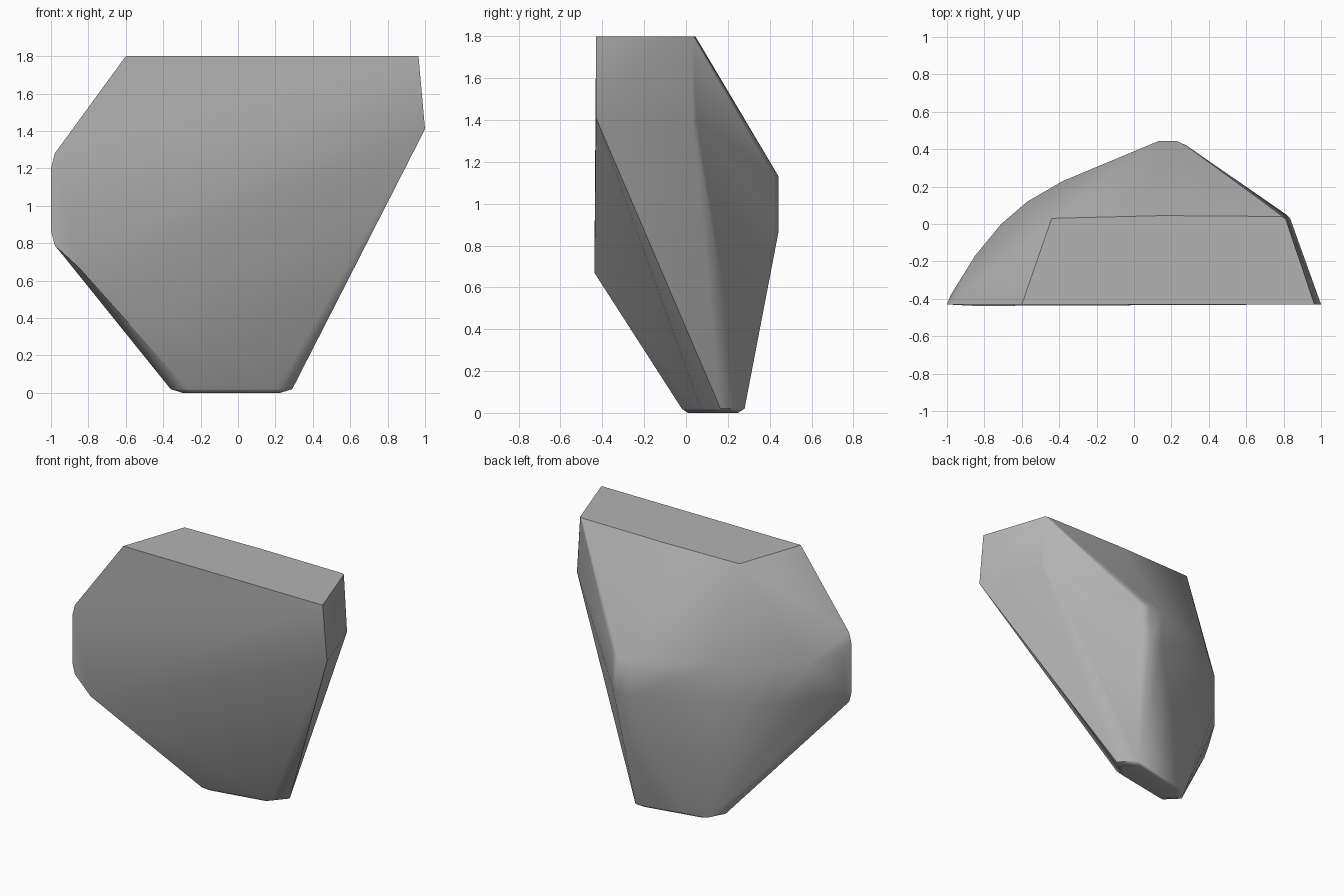
import bpy, bmesh, math

old = bpy.data.objects.get("Cube")
if old:
    bpy.data.objects.remove(old, do_unlink=True)

FRONT = -0.43

# Flat top
points = [(x, y, 1.8) for x, y in
          [(-0.6, FRONT), (0.965, FRONT), (0.81, 0.03), (-0.44, 0.03)]]
points += [(0.15, 0.045, 1.8), (0.79, 0.04, 1.8)]

# Front face rim, slightly bowed in the middle
points += [(x, FRONT, z) for x, z in
           [(1.0, 1.41), (-0.98, 0.79), (-1.0, 0.87), (-1.0, 1.2), (-0.98, 1.28)]]
points += [(-0.85, -0.438, 0.67), (0.1, -0.438, 1.15), (0.2, -0.438, 1.75)]

# Rounded band around the back and one end, as a vertical wall
band = [(-0.98, -0.38), (-0.85, -0.17), (-0.71, 0.0), (-0.57, 0.12),
        (-0.38, 0.23), (0.13, 0.443), (0.23, 0.443), (0.28, 0.42)]
for x, y in band:
    points += [(x, y, 0.87), (x, y, 1.13)]

# Bevelled edge of the narrow side
points += [(0.835, 0.03, 1.4), (0.815, 0.05, 1.4)]

# Foot: outer ring and a slightly lower inner ring
foot = [(-0.27, -0.02), (0.21, 0.07), (0.29, 0.165),
        (0.2, 0.28), (-0.3, 0.18), (-0.36, 0.07)]
cx, cy = -0.04, 0.12
for x, y in foot:
    points.append((x, y, 0.02))
    points.append((cx + (x - cx) * 0.8, cy + (y - cy) * 0.8, 0.0))

# Wrap the points in a faceted skin
bm = bmesh.new()
for p in points:
    bm.verts.new(p)
hull = bmesh.ops.convex_hull(bm, input=bm.verts)
loose = [v for v in bm.verts if not v.link_faces]
bmesh.ops.delete(bm, geom=loose, context='VERTS')
bmesh.ops.dissolve_limit(bm, angle_limit=math.radians(1.5),
                         verts=bm.verts, edges=bm.edges)
bmesh.ops.recalc_face_normals(bm, faces=bm.faces)
mesh = bpy.data.meshes.new("rock")
bm.to_mesh(mesh)
bm.free()
rock = bpy.data.objects.new("rock", mesh)
bpy.context.collection.objects.link(rock)

# Stone colour
stone = bpy.data.materials.new("grey_stone")
stone.use_nodes = True
colour = (0.45, 0.45, 0.45, 1.0)
stone.diffuse_color = colour
stone.node_tree.nodes["Principled BSDF"].inputs["Base Color"].default_value = colour
mesh.materials.append(stone)

# Soft ridges, crisp rim; large facets stay flat
bpy.ops.object.select_all(action='DESELECT')
rock.select_set(True)
bpy.context.view_layer.objects.active = rock
bpy.ops.object.shade_smooth_by_angle(angle=math.radians(45))
weighted = rock.modifiers.new("facet_normals", 'WEIGHTED_NORMAL')
weighted.keep_sharp = True
